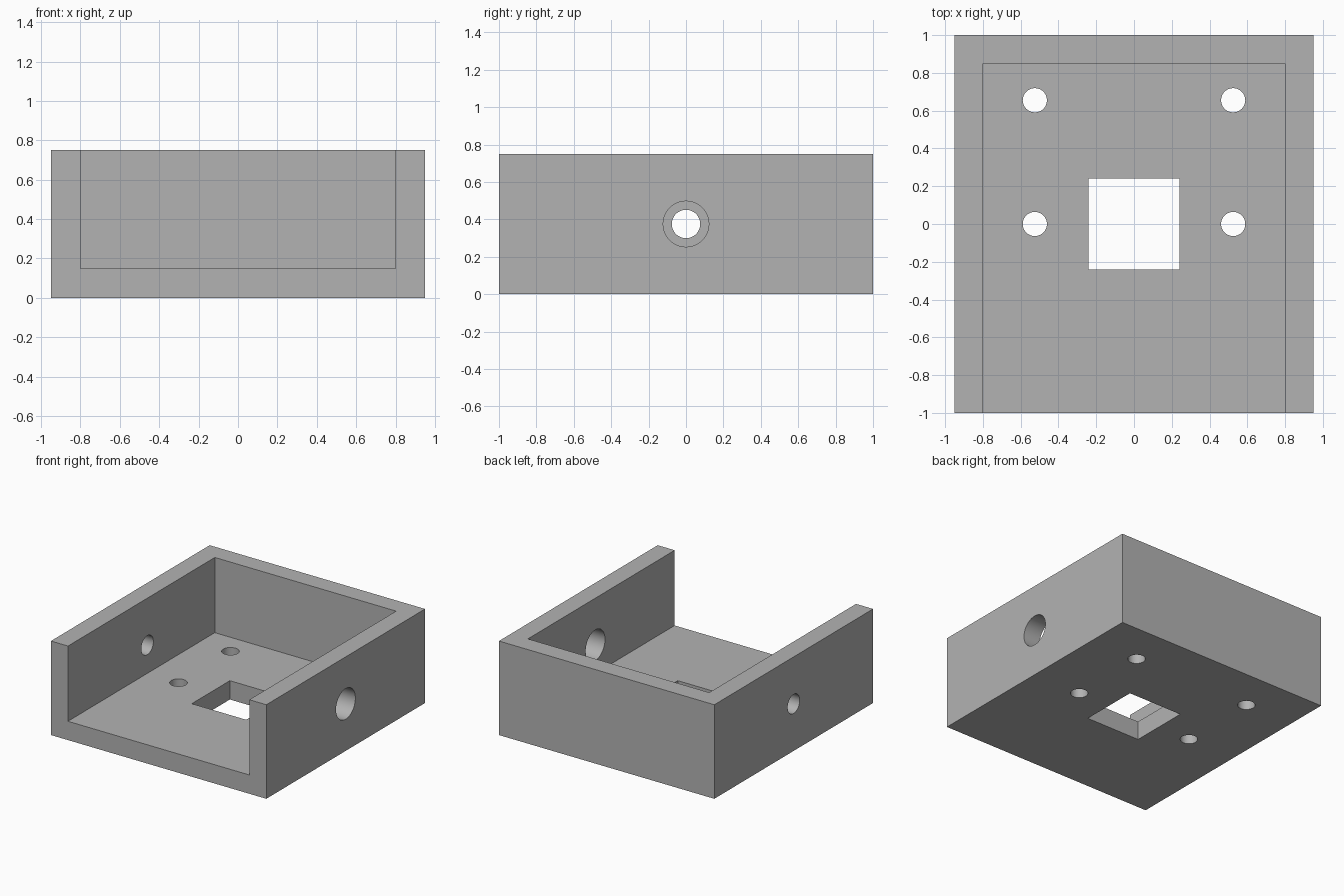
import bpy
import math

default = bpy.data.objects.get("Cube")
if default:
    bpy.data.objects.remove(default, do_unlink=True)

WIDTH, DEPTH, HEIGHT, WALL = 1.9, 2.0, 0.75, 0.15

# Single grey material
grey = bpy.data.materials.new("plain grey")
grey.use_nodes = True
colour = (0.45, 0.45, 0.45, 1)
grey.diffuse_color = colour
grey.node_tree.nodes["Principled BSDF"].inputs["Base Color"].default_value = colour


def box(name, low, high):
    centre = [(a + b) / 2 for a, b in zip(low, high)]
    bpy.ops.mesh.primitive_cube_add(size=1, location=centre)
    obj = bpy.context.object
    obj.name = name
    obj.scale = [b - a for a, b in zip(low, high)]
    bpy.ops.object.transform_apply(location=True, rotation=True, scale=True)
    return obj


def drill(name, radius, centre, rotation=(0, 0, 0)):
    bpy.ops.mesh.primitive_cylinder_add(vertices=64, radius=radius, depth=0.5,
                                        location=centre, rotation=rotation)
    bpy.context.object.name = name
    return bpy.context.object


def cut(target, cutter):
    cutter.hide_render = True
    mod = target.modifiers.new(cutter.name, "BOOLEAN")
    mod.operation = "DIFFERENCE"
    mod.solver = "EXACT"
    mod.object = cutter
    bpy.context.view_layer.objects.active = target
    bpy.ops.object.modifier_apply(modifier=mod.name)
    bpy.data.objects.remove(cutter, do_unlink=True)


# Solid block, hollowed out through the top and the front
x, y = WIDTH / 2, DEPTH / 2
tray = box("open_front_tray", (-x, -y, 0), (x, y, HEIGHT))
cut(tray, box("cavity", (WALL - x, -y - 1, WALL), (x - WALL, y - WALL, HEIGHT + 1)))

# Square opening in the floor
cut(tray, box("floor_opening", (-0.24, -0.24, -0.2), (0.24, 0.24, 0.3)))

# Four screw holes in the floor
for side in (-1, 1):
    for hole_y in (0, 0.655):
        cut(tray, drill("screw_hole", 0.064, (side * 0.525, hole_y, WALL / 2)))

# Large hole in the left wall, small hole in the right wall
sideways = (0, math.pi / 2, 0)
for side, radius in ((1, 0.122), (-1, 0.076)):
    cut(tray, drill("side_hole", radius, (side * (x - WALL / 2), 0, HEIGHT / 2), sideways))

# Material and smooth hole walls
tray.data.materials.clear()
tray.data.materials.append(grey)
for face in tray.data.polygons:
    face.material_index = 0
bpy.ops.object.select_all(action="DESELECT")
tray.select_set(True)
bpy.context.view_layer.objects.active = tray
bpy.ops.object.shade_smooth_by_angle(angle=math.radians(30))
